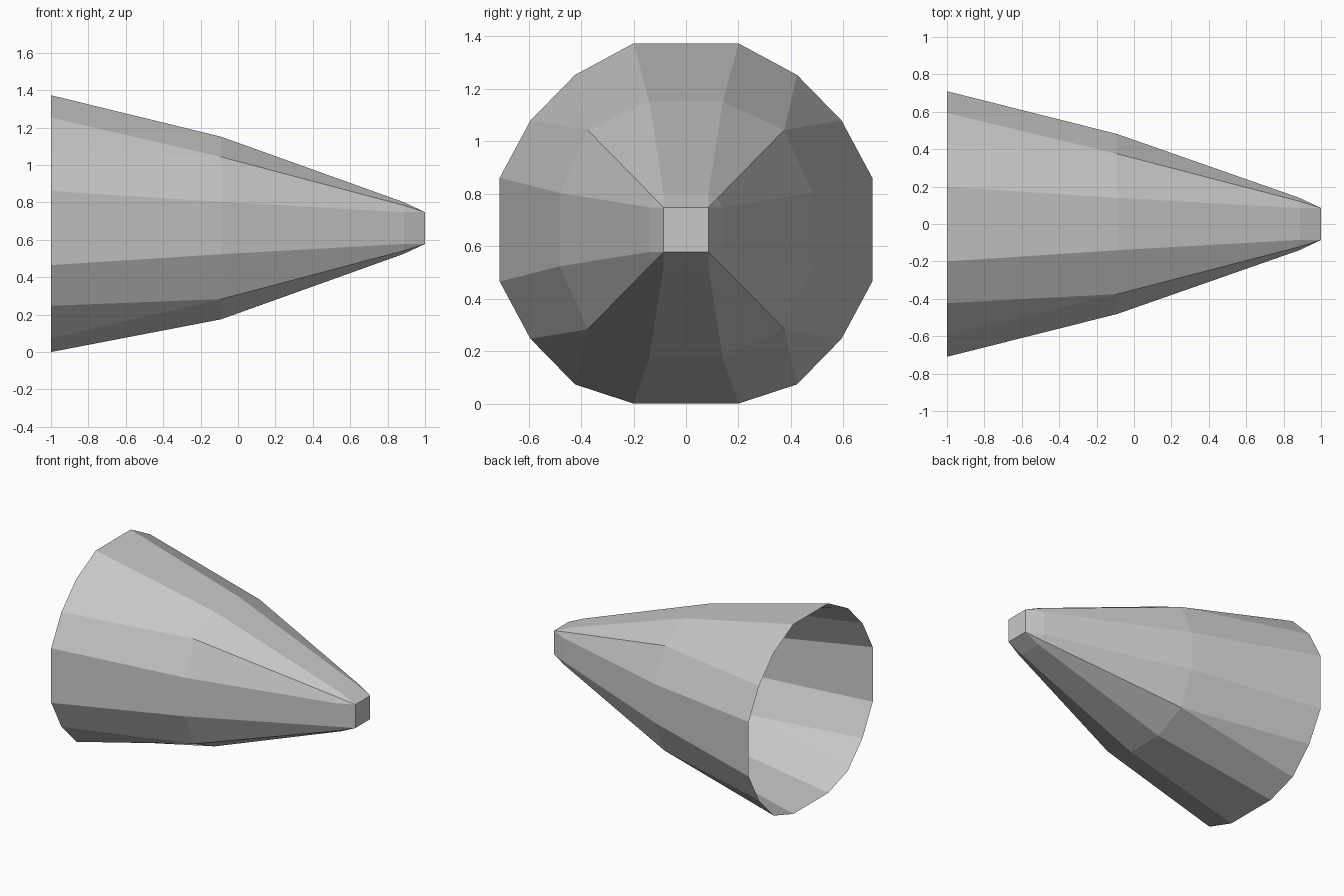
import bpy
import bmesh

cube = bpy.data.objects.get("Cube")
if cube:
    bpy.data.objects.remove(cube, do_unlink=True)

AXIS_Z = 0.663

# Plain grey shell colour
grey = bpy.data.materials.new("plain_grey")
grey.use_nodes = True
colour = (0.58, 0.58, 0.58, 1)
grey.diffuse_color = colour
grey.node_tree.nodes["Principled BSDF"].inputs["Base Color"].default_value = colour

# Each ring: x position and one quadrant of its outline, from top to side.
# A repeated point makes the neighbouring faces close to a triangle.
corner, tip_corner, end = (0.375, 0.38), (0.121, 0.121), (0.085, 0.085)
RINGS = [
    (-1.0, [(0.2, 0.71), (0.423, 0.59), (0.593, 0.416), (0.71, 0.198)]),
    (-0.09, [(0.14, 0.488), corner, corner, (0.481, 0.14)]),
    (0.887, [(0.085, 0.138), tip_corner, tip_corner, (0.139, 0.085)]),
    (1.0, [end] * 4),
]


def full_outline(quadrant):
    """Mirror a quadrant into a whole closed outline."""
    half = quadrant + [(y, -z) for y, z in reversed(quadrant)]
    return half + [(-y, z) for y, z in reversed(half)]


bm = bmesh.new()
loops = []
for x, quadrant in RINGS:
    shared = {}
    loop = []
    for y, z in full_outline(quadrant):
        if (y, z) not in shared:
            # The underside rests flat on the ground
            shared[y, z] = bm.verts.new((x, y, max(z + AXIS_Z, 0)))
        loop.append(shared[y, z])
    loops.append(loop)

# Side panels between neighbouring rings
for low, high in zip(loops, loops[1:]):
    for i in range(len(low)):
        j = (i + 1) % len(low)
        corners = list(dict.fromkeys((low[i], low[j], high[j], high[i])))
        if len(corners) > 2:
            bm.faces.new(corners)

# Square cap on the tip; the wide end stays open
bm.faces.new(list(dict.fromkeys(loops[-1])))
bmesh.ops.recalc_face_normals(bm, faces=bm.faces)
cap = max(bm.faces, key=lambda f: f.calc_center_median().x)
if cap.normal.x < 0:
    bmesh.ops.reverse_faces(bm, faces=bm.faces)

mesh = bpy.data.meshes.new("tapered_shell")
bm.to_mesh(mesh)
bm.free()
mesh.materials.append(grey)
shell = bpy.data.objects.new("tapered_shell", mesh)
bpy.context.collection.objects.link(shell)
